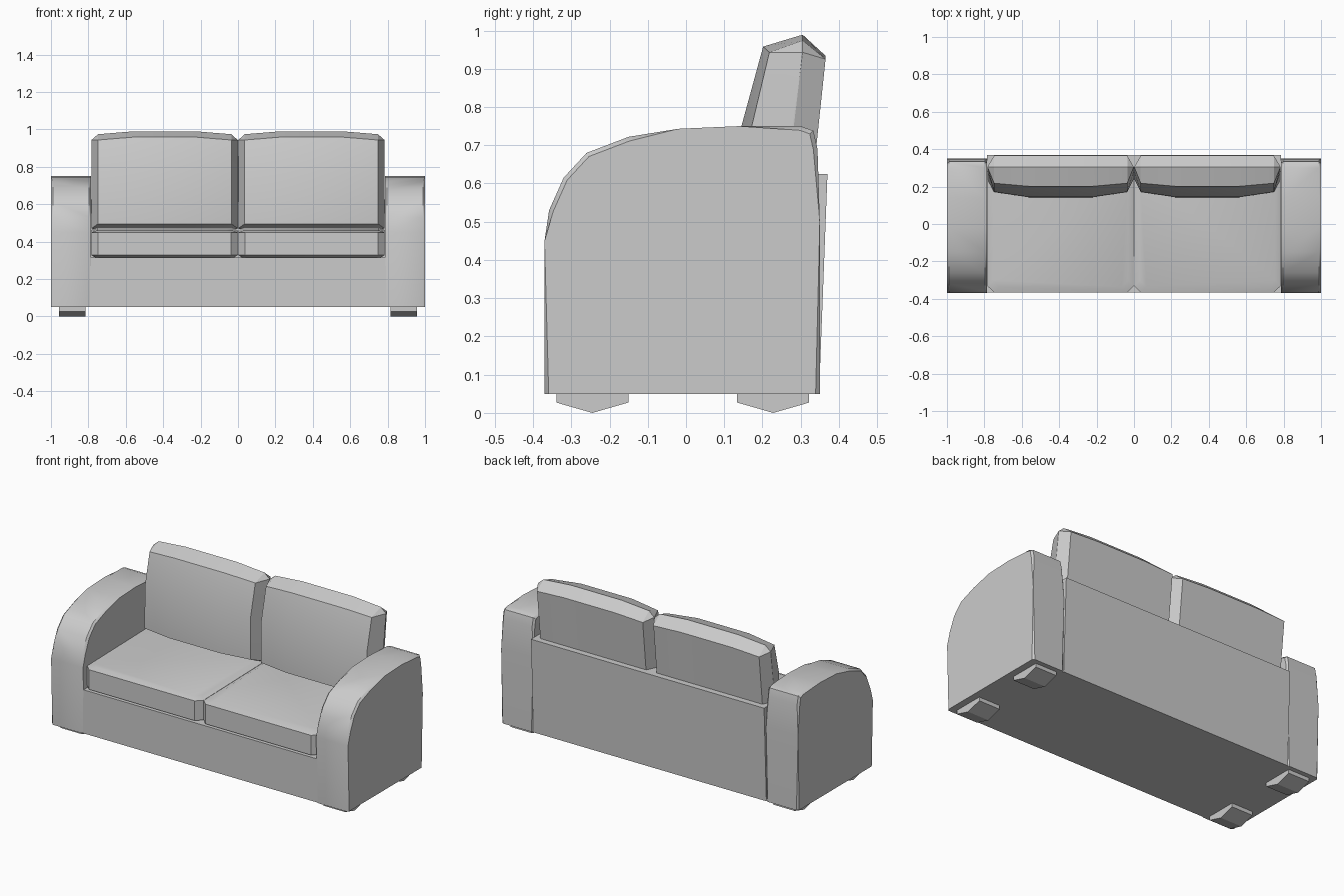
import bpy, bmesh, math

cube = bpy.data.objects.get("Cube")
if cube:
    bpy.data.objects.remove(cube, do_unlink=True)

grey = bpy.data.materials.new("grey fabric")
grey.use_nodes = True
grey.diffuse_color = (0.6, 0.6, 0.6, 1)
grey.node_tree.nodes["Principled BSDF"].inputs["Base Color"].default_value = (0.6, 0.6, 0.6, 1)


def loft(name, rings, bevel=0.0, floor=0.05, smooth=35):
    """Skin a series of equal point rings and cap the ends."""
    bm = bmesh.new()
    rows = [[bm.verts.new(p) for p in ring] for ring in rings]
    n = len(rows[0])
    for a, b in zip(rows, rows[1:]):
        for i in range(n):
            j = (i + 1) % n
            bm.faces.new((a[i], a[j], b[j], b[i]))
    caps = [bm.faces.new(rows[0]), bm.faces.new(rows[-1])]
    if bevel:
        rim = {e for f in caps for e in f.edges
               if max(v.co.z for v in e.verts) > floor + 0.001}
        bmesh.ops.bevel(bm, geom=list(rim), offset=bevel, segments=1, affect='EDGES')
    bmesh.ops.remove_doubles(bm, verts=bm.verts, dist=0.0005)
    bmesh.ops.recalc_face_normals(bm, faces=bm.faces)
    mesh = bpy.data.meshes.new(name)
    bm.to_mesh(mesh)
    bm.free()
    mesh.materials.append(grey)
    obj = bpy.data.objects.new(name, mesh)
    bpy.context.collection.objects.link(obj)
    bpy.ops.object.select_all(action='DESELECT')
    obj.select_set(True)
    bpy.context.view_layer.objects.active = obj
    bpy.ops.object.shade_smooth_by_angle(angle=math.radians(smooth))
    return obj


def prism(name, profile, x0, x1, **kw):
    """Extrude a side (y, z) profile across x."""
    return loft(name, [[(x, y, z) for y, z in profile] for x in (x0, x1)], **kw)


# Base and leaning back panel
prism("base", [(-0.365, 0.05), (-0.365, 0.315), (0.32, 0.315), (0.345, 0.05)], -0.79, 0.79)
prism("back_panel", [(0.28, 0.05), (0.28, 0.625), (0.37, 0.625), (0.348, 0.05)], -0.785, 0.785)

ARM = [(-0.37, 0.05), (-0.37, 0.45), (-0.358, 0.53), (-0.32, 0.615), (-0.26, 0.68),
       (-0.15, 0.722), (-0.02, 0.743), (0.14, 0.75), (0.3, 0.75), (0.333, 0.738),
       (0.344, 0.69), (0.35, 0.5), (0.35, 0.05)]


def back_section(x, rise, bulge):
    """Cushion cross-section: front, crown, back and underside."""
    return [(x, 0.17 - bulge, 0.495), (x, 0.172 - bulge, 0.75), (x, 0.218 - bulge * 0.6, 0.943 + rise),
            (x, 0.305, 0.974 + rise), (x, 0.365, 0.925 + rise * 0.6), (x, 0.318, 0.48), (x, 0.24, 0.46)]


def back_edge(x):
    """Pointed side seam of the back cushion."""
    low, mid, top = (x, 0.24, 0.47), (x, 0.282, 0.75), (x, 0.305, 0.943)
    return [low, mid, top, top, top, low, low]


def seat_ring(s, z, inset, back_z):
    """Cushion outline with clipped front corners."""
    lo, hi, f = 0.001 + inset, 0.784 - inset, -0.366 + inset
    pts = [(lo, f + 0.035), (lo + 0.036, f), (hi - 0.036, f), (hi, f + 0.035), (hi, 0.28), (lo, 0.28)]
    return [(s * x, y, back_z if y > 0 else z) for x, y in pts]


for side, s in (("left", 1), ("right", -1)):
    prism(side + "_arm", ARM, s * 0.785, s, bevel=0.011)

    # Wedge-bottomed feet
    for place, y in (("front", -0.245), ("back", 0.228)):
        prism(f"{side}_{place}_foot",
              [(y - 0.094, 0.055), (y - 0.094, 0.027), (y, 0), (y + 0.094, 0.027), (y + 0.094, 0.055)],
              s * 0.815, s * 0.958, smooth=10)

    # Seat cushion with tapered underside and soft top edge
    loft(side + "_seat_cushion",
         [seat_ring(s, 0.312, 0.025, 0.312), seat_ring(s, 0.328, 0, 0.328),
          seat_ring(s, 0.448, 0, 0.46), seat_ring(s, 0.46, 0.03, 0.475)], smooth=25)

    # Back cushion, bulging in the middle and pinched at the sides
    loft(side + "_back_cushion",
         [back_edge(s * 0.001)]
         + [back_section(s * x, r, b) for x, r, b in
            ((0.036, 0, 0), (0.22, 0.015, 0.027), (0.565, 0.015, 0.027), (0.748, 0, 0))]
         + [back_edge(s * 0.784)], smooth=25)
